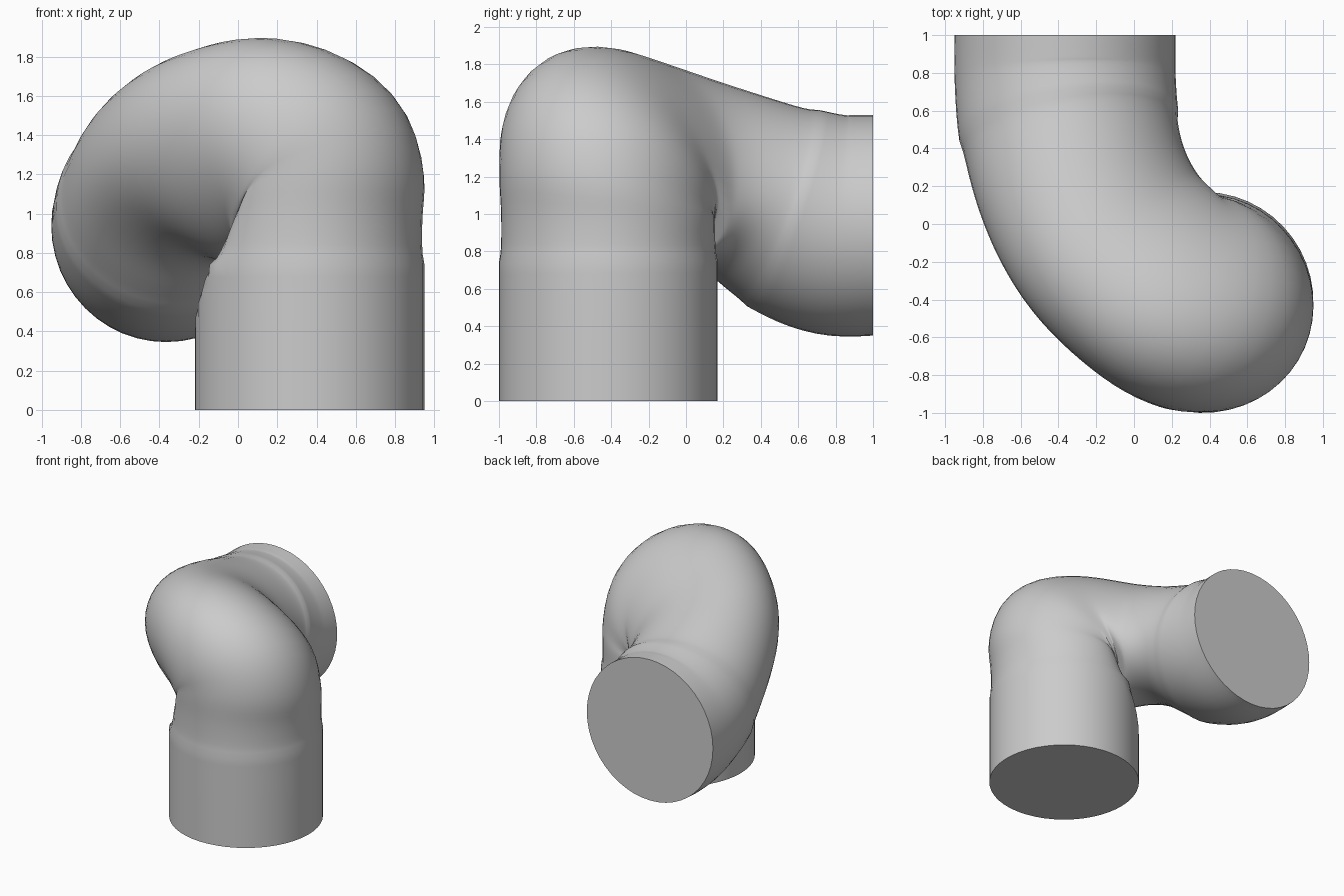
import bpy, bmesh, math
from mathutils import Vector

if "Cube" in bpy.data.objects:
    bpy.data.objects.remove(bpy.data.objects["Cube"])

# Centre line stations: x, y, z, half width, height above, height below, lean
STATIONS = [
    (.365, -.415, 0, .585, .585, .585, 0), (.365, -.415, .4, .585, .585, .585, 0),
    (.365, -.415, .8, .585, .585, .585, 0), (.365, -.415, 1.02, .587, .59, .585, .04),
    (.33, -.42, 1.19, .595, .67, .58, .12), (.21, -.37, 1.265, .595, .635, .57, .18),
    (-.04, -.17, 1.24, .585, .585, .54, .17), (-.19, .035, 1.19, .58, .555, .44, .12),
    (-.29, .27, 1.12, .58, .545, .47, .06), (-.345, .52, 1.02, .585, .57, .55, 0),
    (-.365, .78, .945, .585, .59, .59, 0), (-.365, 1.0, .94, .585, .59, .59, 0),
]
STEPS, SIDES = 6, 48
FIRST_HEADING = Vector((-.91, .41, 0))


def spline(i, t):
    """Catmull-Rom sample of all station values."""
    n = len(STATIONS) - 1
    a, b, c, d = (Vector(STATIONS[min(max(j, 0), n)]) for j in range(i - 1, i + 3))
    return .5 * (2 * b + (c - a) * t + (2 * a - 5 * b + 4 * c - d) * t ** 2
                 + (3 * b - a - 3 * c + d) * t ** 3)


samples = [spline(i, s / STEPS) for i in range(len(STATIONS) - 1) for s in range(STEPS)]
samples.append(Vector(STATIONS[-1]))
centres = [Vector(s[:3]) for s in samples]
last = len(samples) - 1
# Tangents averaged over a few samples so the elbow turns evenly
tangents = [(centres[min(k + 2, last)] - centres[max(k - 2, 0)]).normalized()
            for k in range(last + 1)]
for k in range(3):
    tangents[k], tangents[last - k] = Vector((0, 0, 1)), Vector((0, 1, 0))
mid = int(4.5 * STEPS)

# Swept pipe; the tight elbow is mitred on its inner side
bm = bmesh.new()
rings = []
for k, (c, t) in enumerate(zip(centres, tangents)):
    flat = Vector((t.x, t.y, 0))
    if k < mid and flat.dot(FIRST_HEADING) < .35:
        flat = FIRST_HEADING
    side = Vector((flat.y, -flat.x, 0)).normalized()
    up = side.cross(t).normalized()
    w, top, low, lean = samples[k][3:]
    ring = []
    for j in range(SIDES):
        a = 2 * math.pi * j / SIDES
        h = top if math.sin(a) > 0 else low
        p = c + side * w * math.cos(a) + up * h * math.sin(a)
        if k < last - 2 * STEPS:
            p.z -= lean * math.cos(a)
        d = (p - centres[mid]).dot(tangents[mid])
        if (k < mid and d > 0) or (k > mid and d < 0):
            p -= tangents[mid] * d
        ring.append(bm.verts.new(p))
    rings.append(ring)
for r0, r1 in zip(rings, rings[1:]):
    for j in range(SIDES):
        m = (j + 1) % SIDES
        bm.faces.new((r0[j], r0[m], r1[m], r1[j]))

# Soften the elbow
elbow = [v for r in rings[2 * STEPS:9 * STEPS] for v in r]
for _ in range(10):
    bmesh.ops.smooth_vert(bm, verts=elbow, factor=.5,
                          use_axis_x=True, use_axis_y=True, use_axis_z=True)

# Flat end caps
bm.faces.new(rings[0][::-1])
bm.faces.new(rings[-1])
bmesh.ops.recalc_face_normals(bm, faces=bm.faces)
mesh = bpy.data.meshes.new("bent_pipe")
bm.to_mesh(mesh)
bm.free()
pipe = bpy.data.objects.new("bent_pipe", mesh)
bpy.context.collection.objects.link(pipe)
bpy.context.view_layer.objects.active = pipe
pipe.select_set(True)
bpy.ops.object.shade_smooth_by_angle(angle=math.radians(60))
